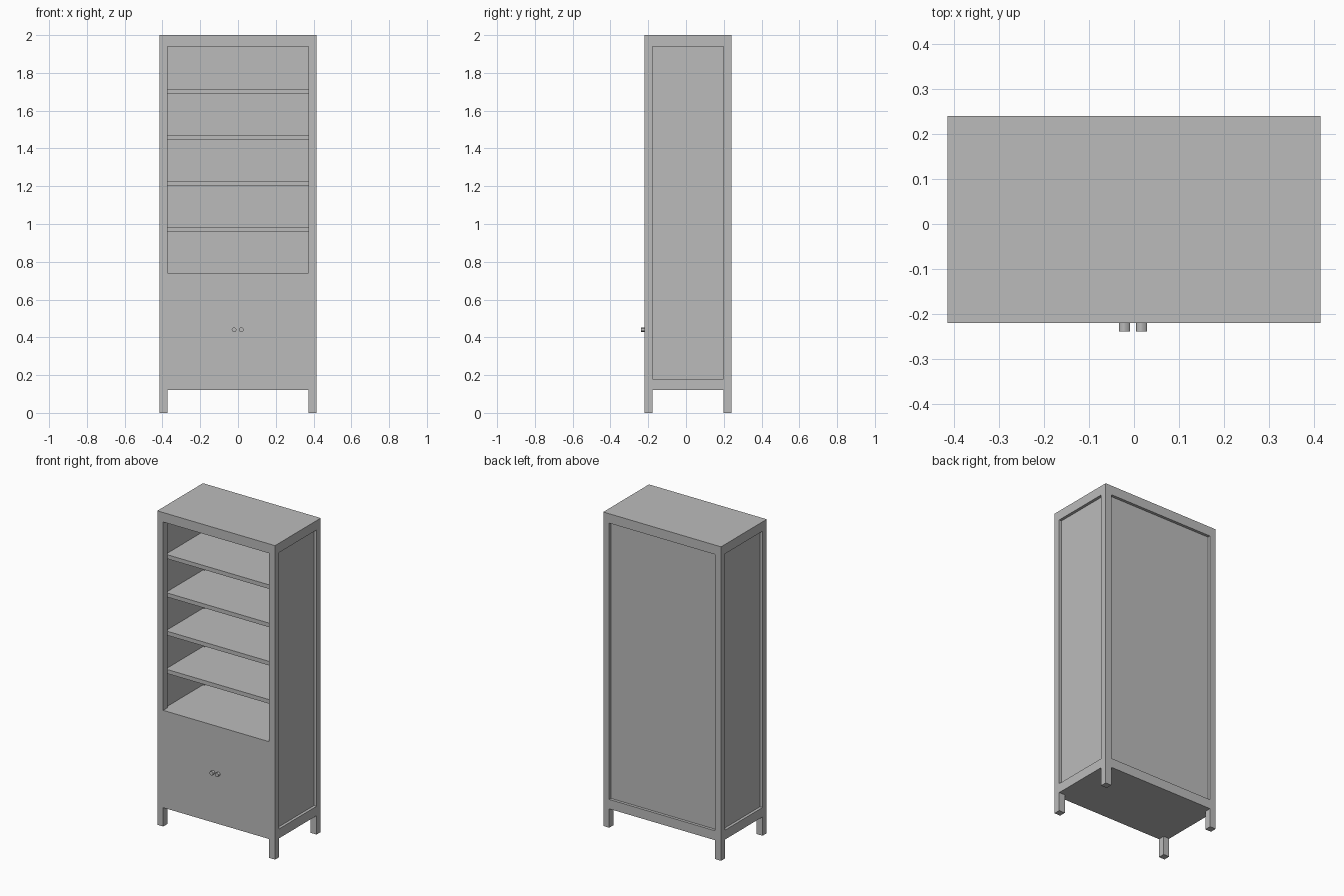
import bpy, bmesh, math

if "Cube" in bpy.data.objects:
    bpy.data.objects.remove(bpy.data.objects["Cube"])

grey = bpy.data.materials.new("plain grey")
grey.diffuse_color = (0.5, 0.5, 0.5, 1)
grey.use_nodes = True
grey.node_tree.nodes["Principled BSDF"].inputs["Base Color"].default_value = grey.diffuse_color

X, Y0, Y1, H = 0.415, -0.22, 0.24, 2.0   # outer half width, front, back, height
P = 0.042                                # post thickness
XI = X - P                               # inner edge of posts
FLOOR, RAIL, TOP = 0.12, 0.18, 1.94      # underside, lower rail top, upper rail underside
REC, THICK = 0.018, 0.012                # panel recess and thickness
XP, YP = X - REC - THICK, Y1 - REC - THICK  # inner faces of side and back panels


def box(name, x0, x1, y0, y1, z0, z1):
    bm = bmesh.new()
    bmesh.ops.create_cube(bm, size=1)
    for v in bm.verts:
        v.co = ((x0 + x1) / 2 + v.co.x * (x1 - x0),
                (y0 + y1) / 2 + v.co.y * (y1 - y0),
                (z0 + z1) / 2 + v.co.z * (z1 - z0))
    me = bpy.data.meshes.new(name)
    bm.to_mesh(me)
    bm.free()
    ob = bpy.data.objects.new(name, me)
    me.materials.append(grey)
    bpy.context.collection.objects.link(ob)
    return ob


# Corner posts, side rails and recessed side panels
for side, s in (("left", -1), ("right", 1)):
    def side_box(name, a, b, *rest):
        box(f"{side}_{name}", min(s * a, s * b), max(s * a, s * b), *rest)
    side_box("front_post", XI, X, Y0, Y0 + P, 0, TOP)
    side_box("back_post", XI, X, Y1 - P, Y1, 0, TOP)
    side_box("lower_rail", XI, X, Y0 + P, Y1 - P, FLOOR, RAIL)
    side_box("panel", XP, X - REC, Y0 + P, Y1 - P, RAIL, TOP)

# Top slab, cabinet floor, back rail and back panel
box("top", -X, X, Y0, Y1, TOP, H)
box("floor", -XI, XI, Y0 + P, Y1 - P, FLOOR, RAIL)
box("back_lower_rail", -XI, XI, Y1 - P, Y1, FLOOR, RAIL)
box("back_panel", -XI, XI, YP, Y1 - REC, RAIL, TOP)

# Flush lower cupboard front and the deck above it
box("cupboard_front", -XI, XI, Y0, Y0 + P, FLOOR, 0.74)
box("cupboard_deck", -XP, XP, Y0 + P, YP, 0.715, 0.74)

# Four open shelves, set behind the front posts
for i in range(4):
    z = 0.958 + i * 0.2437
    box(f"shelf_{i + 1}", -XP, XP, Y0 + P, YP, z, z + 0.026)

# Pair of round knobs
for name, x in (("left_knob", -0.021), ("right_knob", 0.017)):
    bpy.ops.mesh.primitive_cylinder_add(vertices=12, radius=0.0125, depth=0.02,
                                        location=(x, Y0 - 0.009, 0.44),
                                        rotation=(math.pi / 2, 0, 0))
    knob = bpy.context.object
    knob.name = name
    knob.data.materials.append(grey)
    bpy.ops.object.shade_smooth_by_angle()
